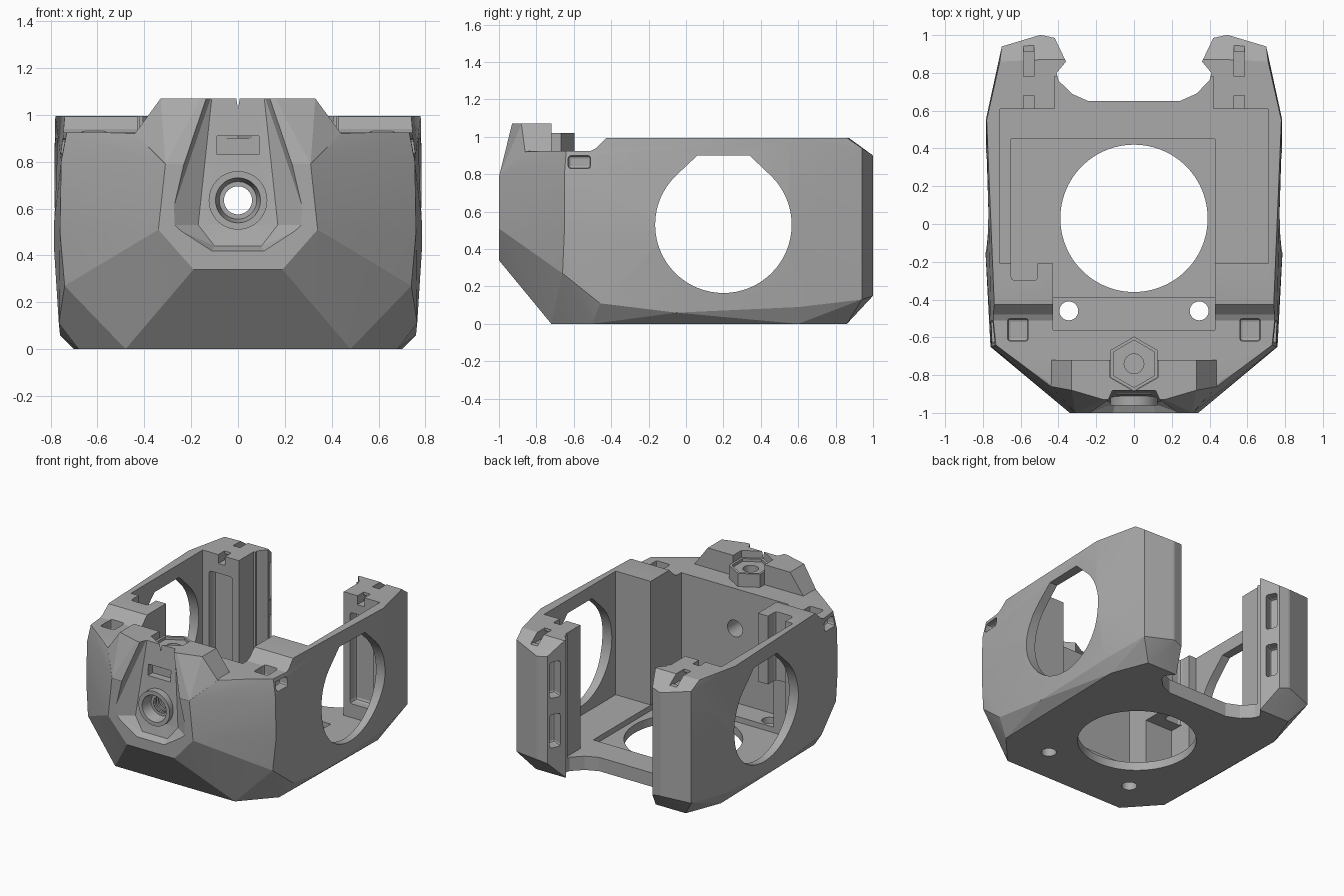
import bpy, bmesh, math
from mathutils import Matrix, Vector

if "Cube" in bpy.data.objects:
    bpy.data.objects.remove(bpy.data.objects["Cube"], do_unlink=True)

grey = bpy.data.materials.new("plain grey")
grey.use_nodes = True
colour = (0.4, 0.4, 0.4, 1)
grey.diffuse_color = colour
grey.node_tree.nodes["Principled BSDF"].inputs["Base Color"].default_value = colour


def finish(name, bm):
    bmesh.ops.recalc_face_normals(bm, faces=bm.faces)
    mesh = bpy.data.meshes.new(name)
    bm.to_mesh(mesh)
    bm.free()
    mesh.materials.append(grey)
    obj = bpy.data.objects.new(name, mesh)
    bpy.context.collection.objects.link(obj)
    return obj


def hull(name, half):
    """Convex solid from points on the +x half, mirrored."""
    bm = bmesh.new()
    pts = {(s * x, y, z) for x, y, z in half for s in (1, -1)}
    for p in sorted(pts):
        bm.verts.new(p)
    res = bmesh.ops.convex_hull(bm, input=bm.verts)
    junk = [e for e in res["geom_interior"] + res["geom_unused"]
            if isinstance(e, bmesh.types.BMVert)]
    bmesh.ops.delete(bm, geom=list(set(junk)), context='VERTS')
    bmesh.ops.dissolve_limit(bm, angle_limit=0.01, verts=bm.verts, edges=bm.edges)
    return finish(name, bm)


def box(name, x, y, z, turn=0, bevel=0):
    centre = Vector(((x[0] + x[1]) / 2, (y[0] + y[1]) / 2, (z[0] + z[1]) / 2))
    size = (x[1] - x[0], y[1] - y[0], z[1] - z[0], 1)
    bm = bmesh.new()
    bmesh.ops.create_cube(bm, size=1, matrix=Matrix.Diagonal(size))
    if bevel:
        bmesh.ops.bevel(bm, geom=bm.edges[:], offset=bevel, segments=2,
                        affect='EDGES', profile=0.5)
    bm.transform(Matrix.Translation(centre) @ Matrix.Rotation(turn, 4, 'Z'))
    return finish(name, bm)


def rod(name, centre, r, length, axis='Z', sides=64, r2=None):
    bm = bmesh.new()
    bmesh.ops.create_cone(bm, cap_ends=True, segments=sides, radius1=r,
                          radius2=r if r2 is None else r2, depth=length)
    turn = Matrix.Rotation(math.pi / 2, 4, 'X') if axis == 'Y' else Matrix()
    bm.transform(Matrix.Translation(centre) @ turn)
    return finish(name, bm)


def prism(name, outline, axis, lo, hi):
    """Extrude a 2D outline along x or z."""
    place = {'X': lambda a, b: (lo, a, b), 'Z': lambda a, b: (a, b, lo)}[axis]
    bm = bmesh.new()
    face = bm.faces.new([bm.verts.new(place(a, b)) for a, b in outline])
    ext = bmesh.ops.extrude_face_region(bm, geom=[face])
    move = Vector((hi - lo, 0, 0)) if axis == 'X' else Vector((0, 0, hi - lo))
    bmesh.ops.translate(bm, vec=move,
                        verts=[v for v in ext["geom"] if isinstance(v, bmesh.types.BMVert)])
    return finish(name, bm)


def combine(target, tool, operation='DIFFERENCE'):
    mod = target.modifiers.new("combine", 'BOOLEAN')
    mod.operation, mod.solver, mod.object = operation, 'EXACT', tool
    bpy.context.view_layer.update()
    deps = bpy.context.evaluated_depsgraph_get()
    mesh = bpy.data.meshes.new_from_object(target.evaluated_get(deps))
    target.modifiers.clear()
    target.data = mesh
    bpy.data.objects.remove(tool, do_unlink=True)


# Faceted outer shell
shell = hull("housing", [
    (0.48, -0.72, 0), (0.68, -0.5, 0), (0.70, 0.6, 0), (0.6, 0.86, 0),
    (0.19, -1, 0.34), (0.34, -1, 0.51), (0.31, -1, 0.79),
    (0.74, -0.66, 0.27), (0.765, -0.46, 0.11), (0.76, -0.05, 0.06),
    (0.75, 0.6, 0.09), (0.70, 0.94, 0.13), (0.5, 1, 0.15),
    (0.79, -0.08, 0.5), (0.785, 0.55, 0.5), (0.76, -0.65, 0.5), (0.755, -0.65, 0.8),
    (0.44, -0.86, 0.92), (0.73, -0.64, 0.93), (0.74, -0.42, 0.995),
    (0.78, 0.55, 0.995), (0.71, 0.86, 0.995), (0.5, 0.87, 0.995),
    (0.70, 0.94, 0.94), (0.5, 1, 0.9)])

# Lowered shoulder at the front
combine(shell, prism("shoulder_cut", [(-0.42, 1.0), (-0.42, 1.2), (-1.2, 1.2), (-1.2, 0.925),
                                      (-0.51, 0.925), (-0.48, 0.94)], 'X', -1, 1))

# Raised centre of the front
bump = hull("front_bump", [
    (0.33, -0.88, 1.07), (0.33, -0.72, 1.07), (0.16, -0.93, 1.07),
    (0.44, -0.86, 0.92), (0.44, -0.72, 0.92), (0.31, -0.999, 0.79),
    (0.3, -0.72, 0.75)])
combine(shell, bump, 'UNION')

# Interior: main bay, narrow front bay, floor recess and side channel
combine(shell, box("main_bay", (-0.71, 0.71), (-0.21, 0.61), (0.1, 1.3)))
combine(shell, box("front_bay", (-0.43, 0.43), (-0.56, 0.3), (0.1, 1.3)))
combine(shell, box("floor_recess", (-0.65, 0.428), (-0.39, 0.45), (0.06, 0.5)))
combine(shell, box("side_channel", (-0.65, -0.51), (-0.3, 0.3), (0.06, 1.3), bevel=0.02))

# Open back between the two arms
edge = [(0.24, 0.65), (0.33, 0.69), (0.40, 0.76), (0.41, 0.8), (0.36, 0.86), (0.42, 0.985),
        (0.50, 1.003), (0.50, 1.2)]
combine(shell, prism("back_opening", edge + [(-x, y) for x, y in reversed(edge)], 'Z', -0.2, 1.3))
combine(shell, box("arm_gap", (-0.42, 0.42), (0.4, 0.78), (0.1, 1.3)))

# Large side openings: round below, angled above
arc = [math.radians(135 + 270 * i / 48) for i in range(49)]
opening = [(0.2 + 0.365 * math.cos(a), 0.53 + 0.365 * math.sin(a)) for a in arc]
opening += [(0.34, 0.9), (0.06, 0.9)]
for lo in (-1, 0.6):
    combine(shell, prism("side_opening", opening, 'X', lo, lo + 0.4))

# Round floor openings
combine(shell, rod("floor_opening", (0, 0.03, 0), 0.39, 0.5, sides=96))
for s in (-1, 1):
    combine(shell, rod("floor_hole", (s * 0.345, -0.46, 0), 0.05, 0.5, sides=32))

# Sunken front panel, with a slot and a stepped round port
combine(shell, hull("panel_cut", [
    (0.11, -0.88, 1.09), (0.17, -0.93, 0.53), (0.1, -0.95, 0.44),
    (0.17, -1.02, 1.09), (0.30, -1.02, 0.53), (0.115, -1.02, 0.41)]))
combine(shell, box("slot_cut", (-0.09, 0.09), (-1.1, -0.85), (0.83, 0.91)))
combine(shell, rod("port_collar", (0, -0.91, 0.635), 0.125, 0.1, 'Y'), 'UNION')
combine(shell, rod("port_mouth", (0, -0.93, 0.635), 0.08, 0.1, 'Y', r2=0.1))
for i in range(4):
    combine(shell, rod("port_thread", (0, -0.87 + 0.03 * i, 0.635), 0.08, 0.016, 'Y', 48))
combine(shell, rod("port_hole", (0, -0.8, 0.635), 0.06, 0.6, 'Y', 48))

# Hexagonal boss on top
combine(shell, rod("boss_clearance", (0, -0.74, 1.1), 0.146, 0.18, sides=6))
combine(shell, rod("boss", (0, -0.74, 0.96), 0.144, 0.12, sides=6), 'UNION')
combine(shell, rod("boss_recess", (0, -0.74, 1.03), 0.125, 0.06, sides=6))
combine(shell, rod("boss_hole", (0, -0.74, 1.0), 0.052, 0.2, sides=32))

for s in (-1, 1):
    def side(name, x, y, z, turn=0, bevel=0):
        combine(shell, box(name, sorted((s * x[0], s * x[1])), y, z, s * turn, bevel))
    # Latch pockets in the shoulders
    side("shoulder_pocket", (0.56, 0.67), (-0.62, -0.5), (0.85, 1.1), 0, 0.015)
    side("side_pocket", (0.69, 0.9), (-0.63, -0.51), (0.83, 0.9), 0, 0.015)
    # Arm recess, top notches and slots
    side("arm_recess", (0.47, 0.66), (0.5, 0.68), (0.2, 0.86), 0, 0.02)
    side("arm_tunnel", (0.53, 0.585), (0.5, 1.2), (0.94, 0.975))
    side("front_notch", (0.53, 0.585), (0.5, 0.68), (0.93, 1.2))
    side("rear_notch", (0.53, 0.585), (0.78, 0.91), (0.93, 1.2))
    side("upper_slot", (0.36, 0.47), (0.885, 0.965), (0.6, 0.86), math.radians(-25), 0.015)
    side("lower_slot", (0.36, 0.47), (0.885, 0.965), (0.24, 0.48), math.radians(-25), 0.015)

# Crisp facets with smooth round openings
bpy.ops.object.select_all(action='DESELECT')
bpy.context.view_layer.objects.active = shell
shell.select_set(True)
bpy.ops.object.shade_smooth_by_angle(angle=math.radians(12))
